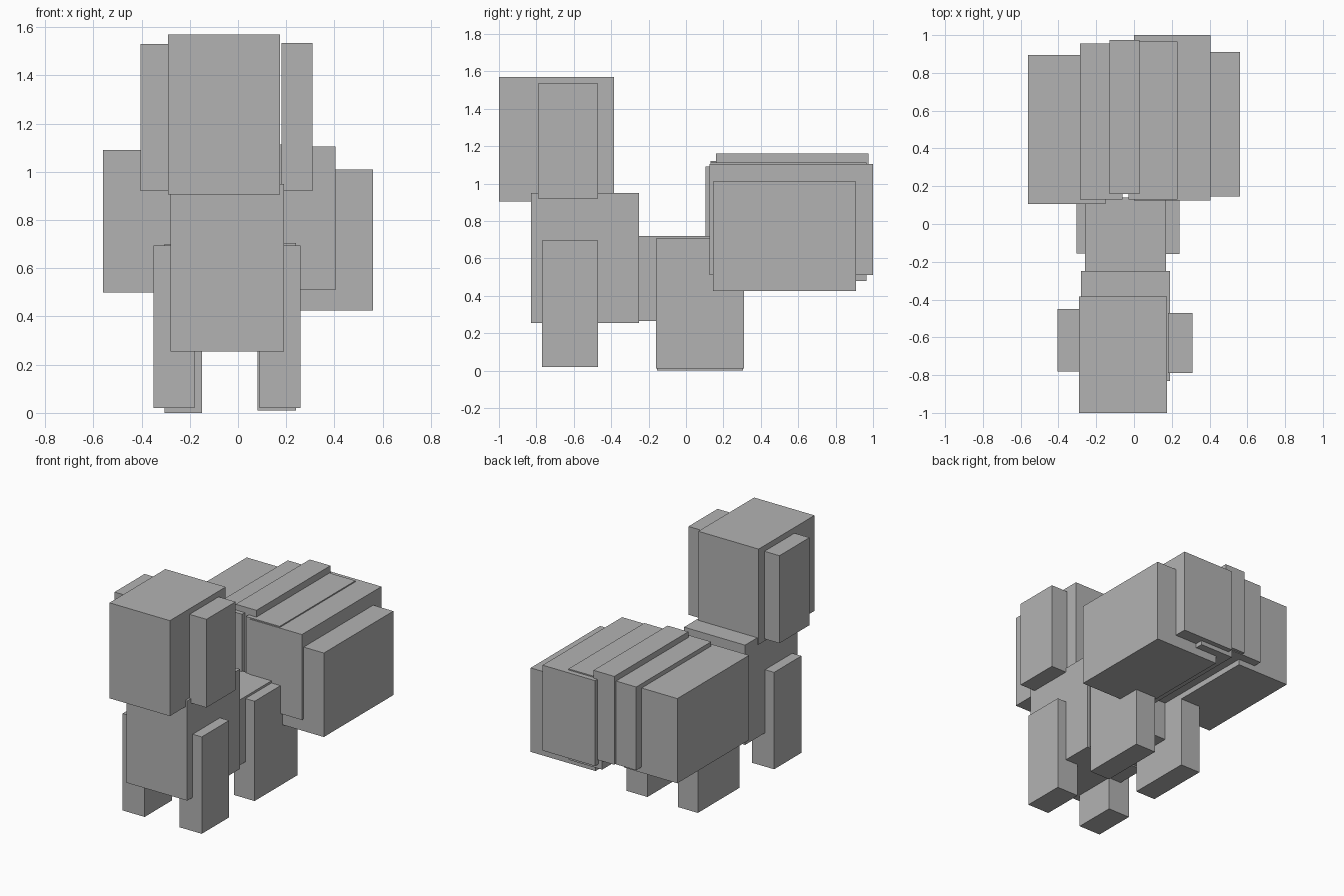
import bpy
from mathutils import Vector

cube = bpy.data.objects.get("Cube")
if cube:
    bpy.data.objects.remove(cube, do_unlink=True)

# One plain grey for every part
grey = bpy.data.materials.new("plain_grey")
grey.use_nodes = True
colour = (0.45, 0.45, 0.45, 1)
grey.diffuse_color = colour
grey.node_tree.nodes["Principled BSDF"].inputs["Base Color"].default_value = colour


def box(name, x, y, z):
    """Add a block that fills the given (low, high) range on each axis."""
    low, high = (Vector(corner) for corner in zip(x, y, z))
    bpy.ops.mesh.primitive_cube_add(size=1, location=(low + high) / 2)
    block = bpy.context.object
    block.name = name
    block.scale = high - low
    bpy.ops.object.transform_apply(location=False, rotation=False, scale=True)
    block.data.materials.append(grey)
    return block


# Head and ears
box("head", (-0.29, 0.175), (-1, -0.385), (0.905, 1.57))
box("left_ear", (0.18, 0.31), (-0.79, -0.47), (0.92, 1.535))
box("right_ear", (-0.405, -0.285), (-0.78, -0.45), (0.92, 1.53))

# Chest and hind body
box("chest", (-0.28, 0.19), (-0.83, -0.25), (0.255, 0.95))
box("hind_body", (-0.26, 0.17), (-0.28, 0.14), (0.265, 0.72))

# Legs
box("left_front_leg", (0.09, 0.26), (-0.77, -0.47), (0.02, 0.695))
box("right_front_leg", (-0.35, -0.18), (-0.77, -0.47), (0.02, 0.695))
box("left_hind_leg", (0.08, 0.24), (-0.16, 0.31), (0.01, 0.705))
box("right_hind_leg", (-0.305, -0.15), (-0.155, 0.305), (0, 0.7))

# Overlapping slabs of the broad tail, from right to left
box("tail_right_outer", (-0.56, -0.15), (0.105, 0.895), (0.5, 1.09))
box("tail_right_inner", (-0.285, -0.06), (0.13, 0.955), (0.54, 1.12))
box("tail_ridge", (-0.13, 0.03), (0.16, 0.975), (0.545, 1.16))
box("tail_core", (-0.03, 0.23), (0.13, 0.965), (0.48, 1.113))
box("tail_left_inner", (0, 0.405), (0.125, 1), (0.51, 1.105))
box("tail_left_outer", (0.06, 0.56), (0.145, 0.91), (0.425, 1.01))
